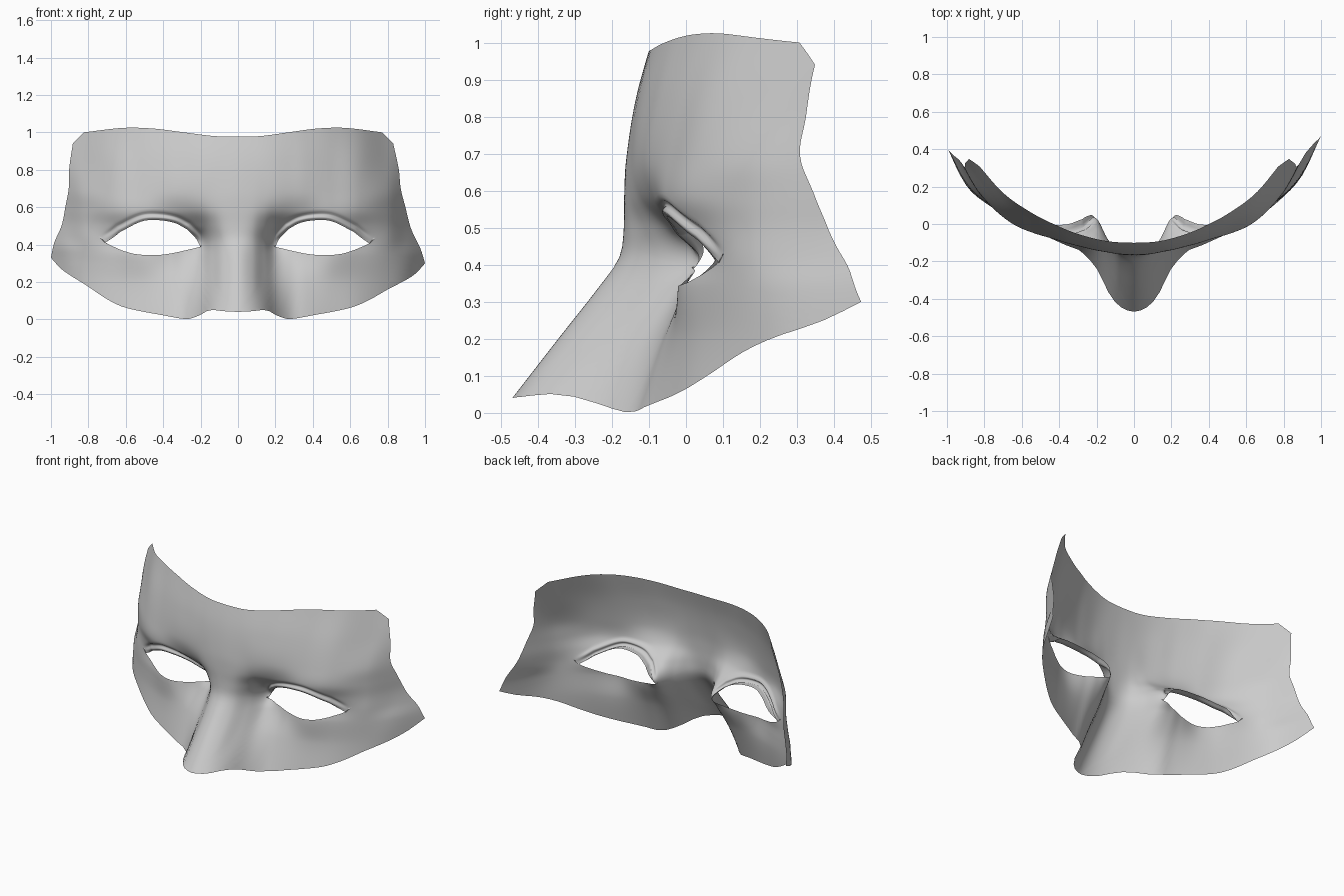
import bpy, bmesh, math
from mathutils import Vector

if "Cube" in bpy.data.objects:
    bpy.data.objects.remove(bpy.data.objects["Cube"])

# Depth (y) sections of the mask: one row per height, columns across half the width
XS = [0, .08, .14, .2, .28, .36, .5, .65, .8, .9, 1.0]
ZS = [0, .2, .34, .42, .5, .58, .68, .85, 1.03]
DEPTH = [
    [-.50, -.475, -.41, -.255, -.15, -.12, -.06, .01, .13, .25, .42],
    [-.345, -.305, -.215, -.12, -.07, -.055, -.02, .045, .15, .26, .46],
    [-.235, -.195, -.11, -.02, .0, -.01, -.018, .05, .155, .28, .48],
    [-.18, -.155, -.08, .03, .015, -.005, -.005, .06, .16, .32, .51],
    [-.168, -.155, -.11, -.05, -.03, -.035, -.03, .04, .17, .345, .54],
    [-.167, -.162, -.145, -.12, -.095, -.08, -.055, .015, .17, .35, .55],
    [-.162, -.158, -.15, -.14, -.12, -.098, -.045, .03, .18, .36, .55],
    [-.135, -.132, -.127, -.117, -.095, -.07, -.005, .085, .265, .40, .55],
    [-.085, -.083, -.077, -.066, -.045, -.015, .055, .17, .36, .47, .6],
]


def spline(ks, vs, k, flat_start=False):
    """Smooth curve through values vs at positions ks."""
    n = len(ks)
    k = min(max(k, ks[0]), ks[-1])
    i = max(j for j in range(n - 1) if ks[j] <= k)

    def slope(j):
        if j == 0 and flat_start:
            return 0.0
        a, b = max(j - 1, 0), min(j + 1, n - 1)
        return (vs[b] - vs[a]) / (ks[b] - ks[a])
    h = ks[i + 1] - ks[i]
    t = (k - ks[i]) / h
    return ((2*t**3 - 3*t*t + 1) * vs[i] + (t**3 - 2*t*t + t) * h * slope(i)
            + (3*t*t - 2*t**3) * vs[i + 1] + (t**3 - t*t) * h * slope(i + 1))


def depth(x, z):
    return spline(ZS, [spline(XS, row, x, True) for row in DEPTH], z)


def smooth(t):
    t = min(max(t, 0), 1)
    return t * t * (3 - 2 * t)


def resample(pts, n, curved=True):
    """n points evenly along a path, leaving out its last point."""
    ks = [0]
    for a, b in zip(pts, pts[1:]):
        ks.append(ks[-1] + math.dist(a, b))
    return [Vector([spline(ks, [p[c] for p in pts], ks[-1] * i / n) for c in (0, 1)])
            for i in range(n)]


N, RINGS = 32, 36

# Outer edge of one half (x, z): top, side, bottom, centre line
corner = resample([(0, .977), (.12, .98), (.27, 1.0), (.42, 1.02), (.57, 1.024), (.77, 1.0)], N - 4)
corner += resample([(.77, 1.0), (.83, .94)], 4)
outer = corner
outer += resample([(.83, .94), (.86, .8), (.87, .7), (.895, .6), (.92, .5), (.94, .45),
                   (.975, .38), (1.0, .3)], N)
outer += resample([(1.0, .3), (.95, .245), (.9, .212), (.8, .16), (.7, .103), (.6, .062),
                   (.4, .022), (.27, .002), (.21, .02), (.15, .05), (.08, .044), (0, .04)], N)
outer += resample([(0, .04), (0, .977)], N)

# Eye opening, split to match the four sections of the outer edge
eye = resample([(.27, .483), (.33, .515), (.41, .53), (.5, .525), (.62, .467)], N)
eye += resample([(.62, .467), (.66, .435), (.705, .405)], N // 2)
eye += resample([(.705, .405), (.66, .387), (.62, .37)], N // 2)
eye += resample([(.62, .37), (.55, .35), (.45, .343), (.36, .352), (.27, .371)], N)
eye += resample([(.27, .371), (.2, .388)], N // 2)
eye += resample([(.2, .388), (.22, .43), (.27, .483)], N // 2)


def half_rings():
    """Rings of points running from the eyelid rim to the outer edge."""
    rings = []
    for back in (.045, .02):                       # lid turned inwards
        rings.append([(e.x, depth(e.x, e.y) + back * smooth((e.y - .4) / .08),
                       e.y + .004 * smooth((e.y - .4) / .08)) for e in eye])
    for r in range(RINGS + 1):
        t = (r / RINGS) ** 1.9
        ring = []
        for e, o in zip(eye, outer):
            p = e.lerp(o, t)
            d = (p - e).length
            upper = smooth((e.y - .4) / .06)
            # eyelid crease with a soft roll below it
            y = depth(p.x, p.y) + upper * (.012 * math.exp(-((d - .032) / .011) ** 2)
                                           - .007 * math.exp(-((d - .014) / .01) ** 2))
            ring.append((p.x, y, p.y))
        rings.append(ring)
    return rings


def left_side(p):
    """Mirror to the other side, which is a little wider on top and shallower at the tip."""
    x, y, z = p
    w = smooth((x - .6) / .4) * smooth((.75 - z) / .4)
    return (-x * (1 + .1 * max(0, z - .3) * smooth(x / .2)), y - .06 * w, z + .03 * w)


bm = bmesh.new()
rings = half_rings()
for place in (lambda p: p, left_side):
    verts = [[bm.verts.new(place(p)) for p in ring] for ring in rings]
    mirrored = place is left_side
    for a, b in zip(verts, verts[1:]):
        for i in range(len(a)):
            j = (i + 1) % len(a)
            quad = (a[i], b[i], b[j], a[j])
            bm.faces.new(quad if mirrored else quad[::-1])
bmesh.ops.remove_doubles(bm, verts=bm.verts, dist=1e-5)
bmesh.ops.recalc_face_normals(bm, faces=bm.faces)
if sum(f.normal.y * f.calc_area() for f in bm.faces) > 0:
    bmesh.ops.reverse_faces(bm, faces=bm.faces)
for f in bm.faces:
    f.smooth = True

mesh = bpy.data.meshes.new("half_mask")
bm.to_mesh(mesh)
bm.free()
mask = bpy.data.objects.new("half_mask", mesh)
bpy.context.collection.objects.link(mask)
